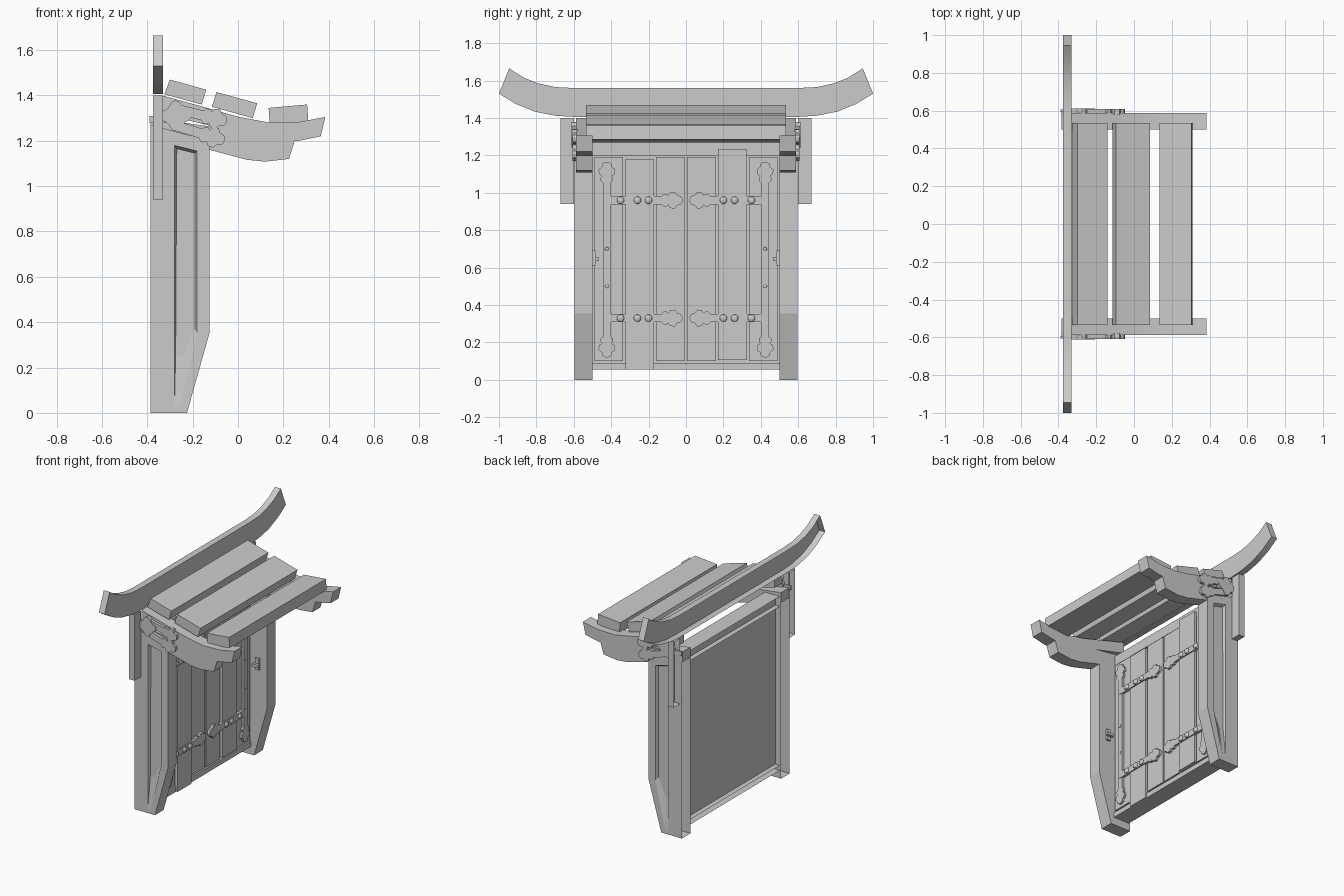
import bpy, bmesh, math
from mathutils import Vector

cube = bpy.data.objects.get("Cube")
if cube:
    bpy.data.objects.remove(cube)

grey = bpy.data.materials.new("plain_grey")
grey.use_nodes = True
colour = (0.6, 0.6, 0.6, 1)
grey.diffuse_color = colour
grey.node_tree.nodes["Principled BSDF"].inputs["Base Color"].default_value = colour


def finish(name, bm, smooth=False):
    mesh = bpy.data.meshes.new(name)
    bm.to_mesh(mesh)
    bm.free()
    mesh.materials.append(grey)
    obj = bpy.data.objects.new(name, mesh)
    bpy.context.collection.objects.link(obj)
    if smooth:
        bpy.ops.object.select_all(action="DESELECT")
        obj.select_set(True)
        bpy.context.view_layer.objects.active = obj
        bpy.ops.object.shade_smooth_by_angle(angle=math.radians(30))
    return obj


def loft(name, rings, open_back=False, smooth=False):
    """Bridge rings of points, cap both ends, optionally drop the rear face."""
    bm = bmesh.new()
    loops = [[bm.verts.new(p) for p in ring] for ring in rings]
    for a, b in zip(loops, loops[1:]):
        for i in range(len(a)):
            j = (i + 1) % len(a)
            bm.faces.new((a[i], a[j], b[j], b[i]))
    bm.faces.new(loops[0])
    bm.faces.new(loops[-1])
    bmesh.ops.recalc_face_normals(bm, faces=bm.faces)
    if open_back:
        rear = min(v.co.x for v in bm.verts) + 0.001
        gone = [f for f in bm.faces if all(v.co.x < rear for v in f.verts)]
        bmesh.ops.delete(bm, geom=gone, context="FACES")
    return finish(name, bm, smooth)


def side_ring(profile, y):
    return [(x, y, z) for x, z in profile]


def side_prism(name, profile, y0, y1, **options):
    return loft(name, [side_ring(profile, y0), side_ring(profile, y1)], **options)


def face_prism(name, profile, x0, x1, **options):
    return loft(name, [[(x, y, z) for y, z in profile] for x in (x0, x1)], **options)


def box(name, x0, x1, y0, y1, z0, z1, **options):
    return side_prism(name, [(x0, z0), (x1, z0), (x1, z1), (x0, z1)], y0, y1, **options)


# Lobed tip of an iron strap: distance back from the tip, half width
TIP = [(0.11, 0.022), (0.1, 0.034), (0.085, 0.034), (0.075, 0.026), (0.065, 0.042),
       (0.04, 0.045), (0.028, 0.028), (0.008, 0.022), (0, 0.008)]


def strap(start, end, both=False):
    """Flat strap outline with a lobed tip at the end, or at both ends."""
    start, end = Vector(start), Vector(end)
    length = (end - start).length
    along = (end - start) / length
    across = Vector((-along.y, along.x))
    half = [(length - d, w) for d, w in TIP]
    half = ([(d, w) for d, w in reversed(TIP)] if both else [(0, TIP[0][1])]) + half
    outline = half + [(t, -w) for t, w in reversed(half)]
    return [tuple(start + along * t + across * w) for t, w in outline]


def rivet(name, location, direction, radius=0.02):
    bm = bmesh.new()
    bmesh.ops.create_uvsphere(bm, u_segments=12, v_segments=6, radius=radius)
    obj = finish(name, bm, True)
    obj.location = location
    obj.scale = [0.6 if axis else 1 for axis in direction]


# Ridge beam with upswept ends
top_half = [(0.6, 1.56), (0.7, 1.565), (0.79, 1.585), (0.87, 1.617), (0.945, 1.665)]
low_half = [(1, 1.53), (0.91, 1.475), (0.81, 1.434), (0.7, 1.412), (0.6, 1.406)]
half = top_half + low_half
beam = half + [(-y, z) for y, z in reversed(half)]
face_prism("ridge_beam", beam, -0.375, -0.33, open_back=True, smooth=True)

# Back board, sill and header between the posts
box("back_board", -0.34, -0.275, -0.5, 0.5, 0.09, 1.26)
box("sill", -0.375, -0.25, -0.5, 0.5, 0.055, 0.09, open_back=True)
box("header", -0.375, -0.26, -0.5, 0.5, 1.2, 1.27, open_back=True)

# Shutter planks with uneven ends
ends = [(0.1, 1.19), (0.055, 1.18), (0.1, 1.19), (0.1, 1.19), (0.105, 1.235), (0.1, 1.19)]
pitch = 0.165
for i, (low, high) in enumerate(ends):
    y = (i - 2.5) * pitch
    bump = 0.01 if i in (1, 4) else 0
    box(f"shutter_plank_{i}", -0.28, -0.25 + bump, y - 0.077, y + 0.077, low, high)

# Roof boards
boards = [
    [(-0.3, 1.47), (-0.14, 1.425), (-0.16, 1.36), (-0.325, 1.405)],
    [(-0.095, 1.415), (0.085, 1.365), (0.065, 1.3), (-0.115, 1.35)],
    [(0.135, 1.345), (0.305, 1.36), (0.31, 1.285), (0.14, 1.27)],
]
for i, profile in enumerate(boards):
    side_prism(f"roof_board_{i}", profile, -0.535, 0.535)

# Profiles shared by both sides
post = [(-0.385, 0), (-0.225, 0), (-0.125, 0.355), (-0.125, 1.2), (-0.385, 1.27)]
recess = [(-0.28, 0.03), (-0.255, 0.03), (-0.18, 0.35), (-0.18, 1.155), (-0.28, 1.18)]
floor = [(-0.275, 0.25), (-0.245, 0.25), (-0.19, 0.37), (-0.19, 1.145), (-0.27, 1.165)]
shared = [(0.365, 1.22), (0.27, 1.2), (0.18, 1.195), (0.05, 1.22), (-0.1, 1.26), (-0.335, 1.32)]
upper = [(-0.335, 1.4), (-0.1, 1.335), (0, 1.306), (0.14, 1.28), (0.27, 1.283),
         (0.385, 1.305)] + shared
lower = [(0.25, 1.2)] + shared[2:-1] + [(-0.385, 1.3), (-0.385, 1.23), (-0.125, 1.16),
         (0.04, 1.116), (0.12, 1.108), (0.225, 1.12)]

for s, side in ((1, "left"), (-1, "right")):
    inner, outer = s * 0.5, s * 0.595
    # Post with a sunken panel on its outer side
    loft(f"post_{side}", [side_ring(post, inner), side_ring(post, outer),
                          side_ring(recess, outer), side_ring(floor, s * 0.575)], open_back=True)
    # Hanging board below the ridge
    box(f"hanging_board_{side}", -0.375, -0.33, s * 0.6, s * 0.67, 0.94, 1.4, open_back=True)
    # Pair of curved rafters
    side_prism(f"upper_rafter_{side}", upper, inner, s * 0.588, smooth=True)
    side_prism(f"lower_rafter_{side}", lower, inner, s * 0.588, smooth=True)

    # Iron bracket on the rafters: a lobed plate and two straps
    plate = []
    for k in range(32):
        a = math.tau * k / 32
        r = 0.058 + 0.01 * math.cos(4 * a)
        plate.append((-0.275 + r * math.cos(a), 1.31 + r * math.sin(a)))
    side_prism(f"bracket_plate_{side}", plate, s * 0.58, s * 0.612)
    for label, start, end in (("upper", (-0.27, 1.34), (-0.05, 1.285)),
                              ("lower", (-0.27, 1.265), (-0.06, 1.2))):
        side_prism(f"bracket_{label}_strap_{side}", strap(start, end), s * 0.58, s * 0.608)
    box(f"bracket_clasp_{side}", -0.39, -0.28, s * 0.595, s * 0.605, 1.28, 1.31)

    # Shutter hinge: upright strap and two arms with rivets
    y = s * 0.423
    face_prism(f"hinge_upright_{side}", strap((y, 0.12), (y, 1.165), True), -0.255, -0.236)
    for z in (0.33, 0.96):
        face_prism(f"hinge_arm_{side}", strap((y, z), (s * 0.02, z)), -0.255, -0.232)
        for d in (0.2, 0.26, 0.35):
            rivet(f"hinge_rivet_{side}", (-0.23, s * d, z), (1, 0, 0))
    for z in (0.5, 0.7):
        rivet(f"upright_rivet_{side}", (-0.236, y, z), (1, 0, 0), 0.01)

    # Small latch on the inner side of the post
    box(f"latch_plate_{side}", -0.21, -0.18, s * 0.485, inner, 0.61, 0.69)
    box(f"latch_bar_{side}", -0.22, -0.17, s * 0.465, s * 0.485, 0.635, 0.655)
